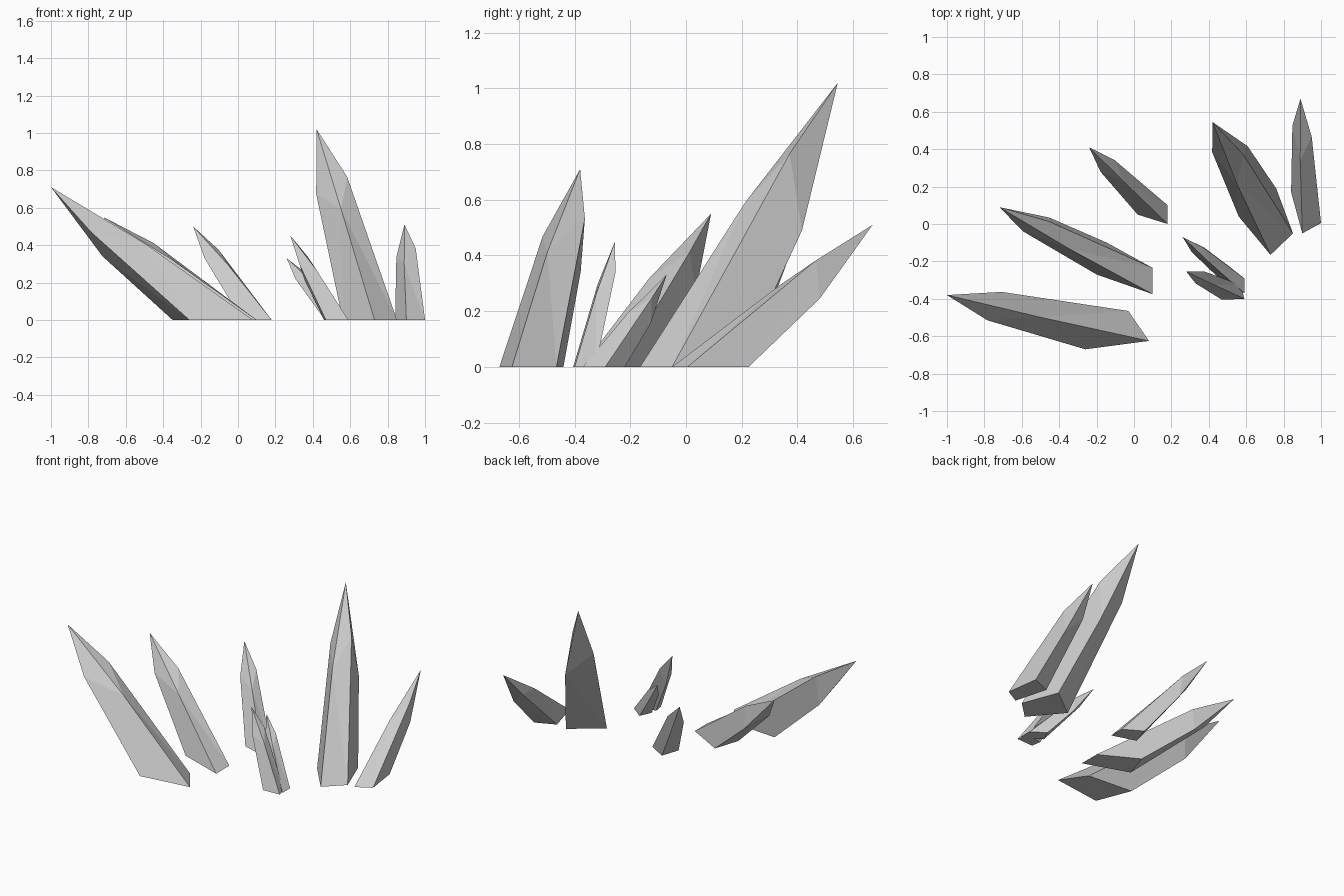
import bpy
import bmesh
from mathutils import Vector

default_cube = bpy.data.objects.get("Cube")
if default_cube:
    bpy.data.objects.remove(default_cube, do_unlink=True)

# One pale stone colour for every crystal
stone = bpy.data.materials.new("pale_grey_crystal")
stone.use_nodes = True
grey = (0.6, 0.6, 0.6, 1.0)
stone.diffuse_color = grey
stone.node_tree.nodes["Principled BSDF"].inputs["Base Color"].default_value = grey

# Shoulder shape shared by all crystals: how far up each corner, and how much it bulges
SHOULDER_HEIGHT = (0.58, 0.75, 0.48, 0.66)
SHOULDER_BULGE = (0.2, 0.45, 0.3, 0.3)


def make_crystal(name, tip, footprint):
    """Four-sided leaning shard: ground outline, uneven shoulder ring, pointed tip."""
    tip = Vector(tip)
    corners = [Vector((x, y, 0)) for x, y in footprint]
    centre = sum(corners, Vector()) / len(corners)
    shoulders = [corner.lerp(tip, height) + (corner - centre) * bulge
                 for corner, height, bulge
                 in zip(corners, SHOULDER_HEIGHT, SHOULDER_BULGE)]

    bm = bmesh.new()
    base = [bm.verts.new(point) for point in corners]
    ring = [bm.verts.new(point) for point in shoulders]
    apex = bm.verts.new(tip)
    bm.faces.new(list(reversed(base)))
    for i in range(len(base)):
        j = (i + 1) % len(base)
        bm.faces.new((base[i], base[j], ring[j], ring[i]))
        bm.faces.new((ring[i], ring[j], apex))
    # Split the twisted side panels into clean flat facets
    bmesh.ops.triangulate(bm, faces=[f for f in bm.faces if len(f.verts) > 3])
    bmesh.ops.recalc_face_normals(bm, faces=bm.faces)

    mesh = bpy.data.meshes.new(name)
    bm.to_mesh(mesh)
    bm.free()
    mesh.materials.append(stone)
    crystal = bpy.data.objects.new(name, mesh)
    bpy.context.collection.objects.link(crystal)
    return crystal


# Tip position, then ground corners in order: front, right, back, left
make_crystal("long_leaning_crystal", (-1, -.38, .71),
             [(.08, -.625), (-.03, -.465), (-.35, -.44), (-.26, -.67)])
make_crystal("right_back_crystal", (-.72, .09, .55),
             [(.1, -.375), (.1, -.235), (-.145, -.1), (-.2, -.27)])
make_crystal("middle_back_crystal", (-.24, .41, .5),
             [(.18, 0), (.18, .1), (.06, .17), (.02, .05)])
make_crystal("tall_crystal", (.42, .545, 1.02),
             [(.73, -.165), (.85, -.05), (.76, .19), (.56, .04)])
make_crystal("left_edge_crystal", (.89, .67, .51),
             [(.9, -.05), (1, .005), (.97, .225), (.84, .17)])
make_crystal("small_front_crystal", (.28, -.255, .45),
             [(.59, -.4), (.57, -.325), (.46, -.34), (.47, -.405)])
make_crystal("small_back_crystal", (.26, -.07, .33),
             [(.59, -.37), (.59, -.29), (.5, -.22), (.465, -.3)])
